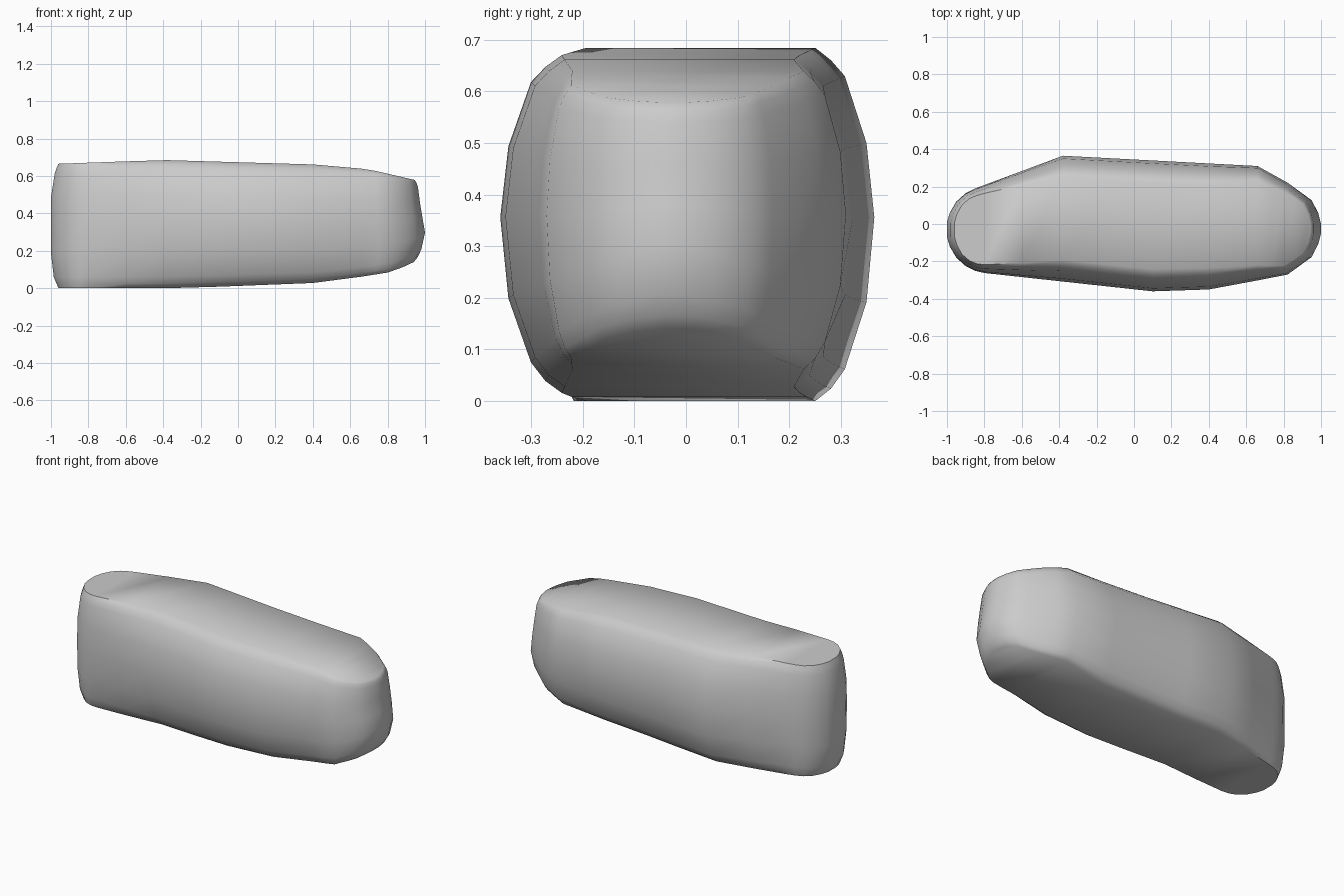
import bpy, bmesh

if "Cube" in bpy.data.objects:
    bpy.data.objects.remove(bpy.data.objects["Cube"])

def lerp(table, x):
    if x <= table[0][0]:
        return table[0][1]
    for (x0, v0), (x1, v1) in zip(table, table[1:]):
        if x <= x1:
            return v0 + (v1 - v0) * (x - x0) / (x1 - x0)
    return table[-1][1]

# plan outline: back and front edges along the length
back = [(-1, .01), (-.985, .06), (-.95, .12), (-.9, .165), (-.85, .19), (-.38, .365),
        (.66, .31), (.83, .22), (.95, .13), (.985, .06), (1, .0)]
front = [(-1, -.07), (-.985, -.12), (-.95, -.18), (-.9, -.225), (-.85, -.25), (-.8, -.262),
         (.1, -.36), (.4, -.35), (.83, -.27), (.95, -.18), (.985, -.11), (1, -.05)]
# side outline: top and bottom heights along the length
top = [(-.96, .665), (-.4, .685), (.45, .66), (.7, .635), (.96, .575)]
bottom = [(-.3, 0), (.46, .03), (.81, .085), (.9, .12), (.96, .15), (1, .19)]
# layers: height fraction, width, left nose, right nose
layers = [(0, .66, -.96, .94), (.035, .75, -.97, .96), (.09, .83, -.985, .98),
          (.28, .955, -1, 1), (.52, 1, -1, .985), (.73, .955, -1, .972),
          (.92, .83, -.98, .962), (.965, .75, -.97, .955), (1, .66, -.96, .945)]
stations = [-1, -.985, -.95, -.9, -.85, -.8, -.6, -.38, -.1, .1, .4, .66, .75, .83, .9, .95, .985, 1]
nose_taper = [(-1, .3), (-.85, .5), (-.4, 1), (.5, 1), (.8, .6), (1, .4)]

# boulder-like body, lofted through closed cross-sections
bm = bmesh.new()
rings = []
for s in stations:
    sides = []
    for table in (front, back):
        col = []
        mid = (lerp(front, s) + lerp(back, s)) / 2
        for t, w, xl, xr in layers:
            x = s
            if s < -.8:
                x = -.8 + (s + .8) * (-.8 - xl) / .2
            elif s > .66:
                x = .66 + (s - .66) * (xr - .66) / .34
            k = 1 - (1 - w) * lerp(nose_taper, s)
            y = mid + (lerp(table, s) - mid) * k
            zb, zt = lerp(bottom, x), lerp(top, x)
            col.append(bm.verts.new((x, y, zb + t * (zt - zb))))
        sides.append(col)
    rings.append(sides[0] + sides[1][::-1])

n = len(rings[0])
for a, b in zip(rings, rings[1:]):
    for i in range(n):
        j = (i + 1) % n
        bm.faces.new((a[i], a[j], b[j], b[i]))

# close the two noses with strips
m = len(layers)
for r in (rings[0], rings[-1]):
    for i in range(m - 1):
        bm.faces.new((r[i], r[i + 1], r[n - 2 - i], r[n - 1 - i]))

bmesh.ops.recalc_face_normals(bm, faces=bm.faces)
me = bpy.data.meshes.new("stone_body")
bm.to_mesh(me)
bm.free()
ob = bpy.data.objects.new("stone_body", me)
bpy.context.collection.objects.link(ob)
bpy.context.view_layer.objects.active = ob
ob.select_set(True)
bpy.ops.object.shade_smooth_by_angle(angle=0.9)
